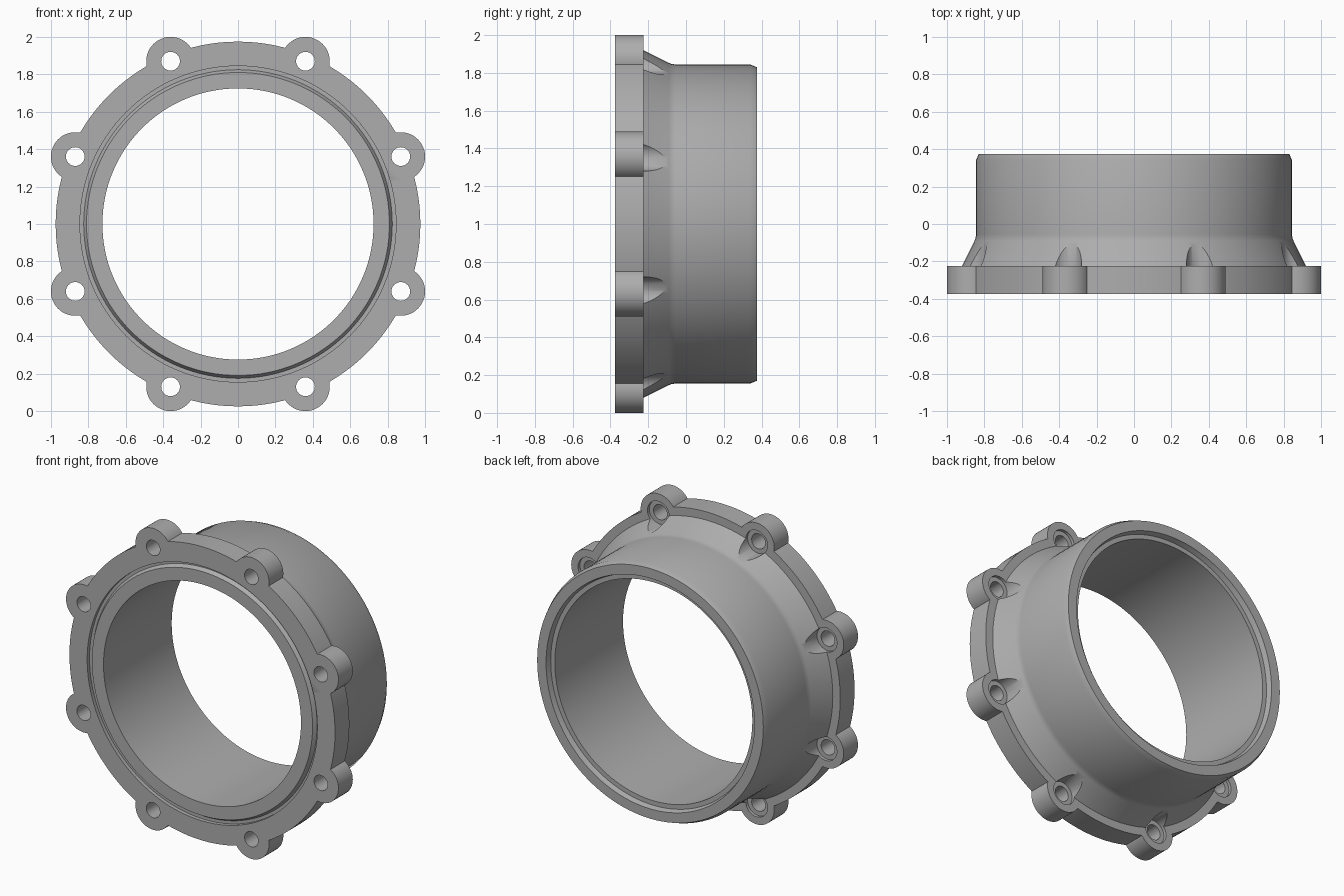
import bpy, bmesh
from math import radians, sin, cos, pi
from mathutils import Matrix, Vector

if "Cube" in bpy.data.objects:
    bpy.data.objects.remove(bpy.data.objects["Cube"], do_unlink=True)

AXIS = Vector((0, 0, 1))  # centre of the ring, whose axis runs along y

metal = bpy.data.materials.new("grey metal")
metal.use_nodes = True
metal.diffuse_color = (0.42, 0.42, 0.42, 1)
metal.node_tree.nodes["Principled BSDF"].inputs["Base Color"].default_value = (0.42, 0.42, 0.42, 1)


def make_object(name, bm):
    bmesh.ops.recalc_face_normals(bm, faces=bm.faces)
    mesh = bpy.data.meshes.new(name)
    bm.to_mesh(mesh)
    bm.free()
    mesh.materials.append(metal)
    obj = bpy.data.objects.new(name, mesh)
    bpy.context.collection.objects.link(obj)
    return obj


def lathe(name, profile, steps=128):
    """Spin a closed (radius, y) profile around the ring axis."""
    bm = bmesh.new()
    rings = []
    for i in range(steps):
        a = 2 * pi * i / steps
        rings.append([bm.verts.new(AXIS + Vector((r * cos(a), y, r * sin(a)))) for r, y in profile])
    for i, ring in enumerate(rings):
        after = rings[(i + 1) % steps]
        for j in range(len(profile)):
            k = (j + 1) % len(profile)
            bm.faces.new((ring[j], ring[k], after[k], after[j]))
    return make_object(name, bm)


def bolt_cylinders(name, radius, y0, y1):
    """Eight cylinders along y, one at each bolt position."""
    bm = bmesh.new()
    for i in range(8):
        a = radians(22.5 + 45 * i)
        centre = AXIS + Vector((0.942 * cos(a), (y0 + y1) / 2, 0.942 * sin(a)))
        bmesh.ops.create_cone(
            bm, cap_ends=True, segments=48, radius1=radius, radius2=radius, depth=y1 - y0,
            matrix=Matrix.Translation(centre) @ Matrix.Rotation(pi / 2, 4, "X"))
    return make_object(name, bm)


def boolean(target, tool, operation):
    mod = target.modifiers.new(operation.lower(), "BOOLEAN")
    mod.operation = operation
    mod.solver = "EXACT"
    mod.object = tool
    bpy.context.view_layer.objects.active = target
    bpy.ops.object.modifier_apply(modifier=mod.name)
    bpy.data.objects.remove(tool, do_unlink=True)


FRONT, FLANGE, BACK = -0.375, -0.225, 0.375

# Flange, tapered neck and sleeve, with a front seal groove and a rear step in the bore
profile = [
    (0.725, FRONT), (0.81, FRONT), (0.825, FRONT + 0.025), (0.845, FRONT + 0.025), (0.845, FRONT),
    (0.975, FRONT), (0.975, FLANGE), (0.92, FLANGE),
    (0.853, -0.09), (0.847, -0.075), (0.845, -0.055),
    (0.845, 0.34), (0.83, BACK),
    (0.765, BACK), (0.755, BACK - 0.035), (0.725, BACK - 0.035),
]
housing = lathe("flanged_housing", profile)

# Bolt lugs, their rear spot faces and through holes
boolean(housing, bolt_cylinders("bolt_lugs", 0.13, FRONT, FLANGE), "UNION")
boolean(housing, bolt_cylinders("spot_faces", 0.08, FLANGE - 0.02, 0.1), "DIFFERENCE")
boolean(housing, bolt_cylinders("bolt_holes", 0.05, FRONT - 0.1, 0.1), "DIFFERENCE")

# The lugs must not fill the groove: they stop at radius 0.81, so cut it again
groove = lathe("groove_cutter", [(0.81, FRONT), (0.81, FRONT - 0.05), (0.845, FRONT - 0.05),
                                 (0.845, FRONT + 0.025), (0.825, FRONT + 0.025)])
boolean(housing, groove, "DIFFERENCE")

bpy.ops.object.select_all(action="DESELECT")
housing.select_set(True)
bpy.context.view_layer.objects.active = housing
bpy.ops.object.shade_smooth_by_angle(angle=radians(30))
